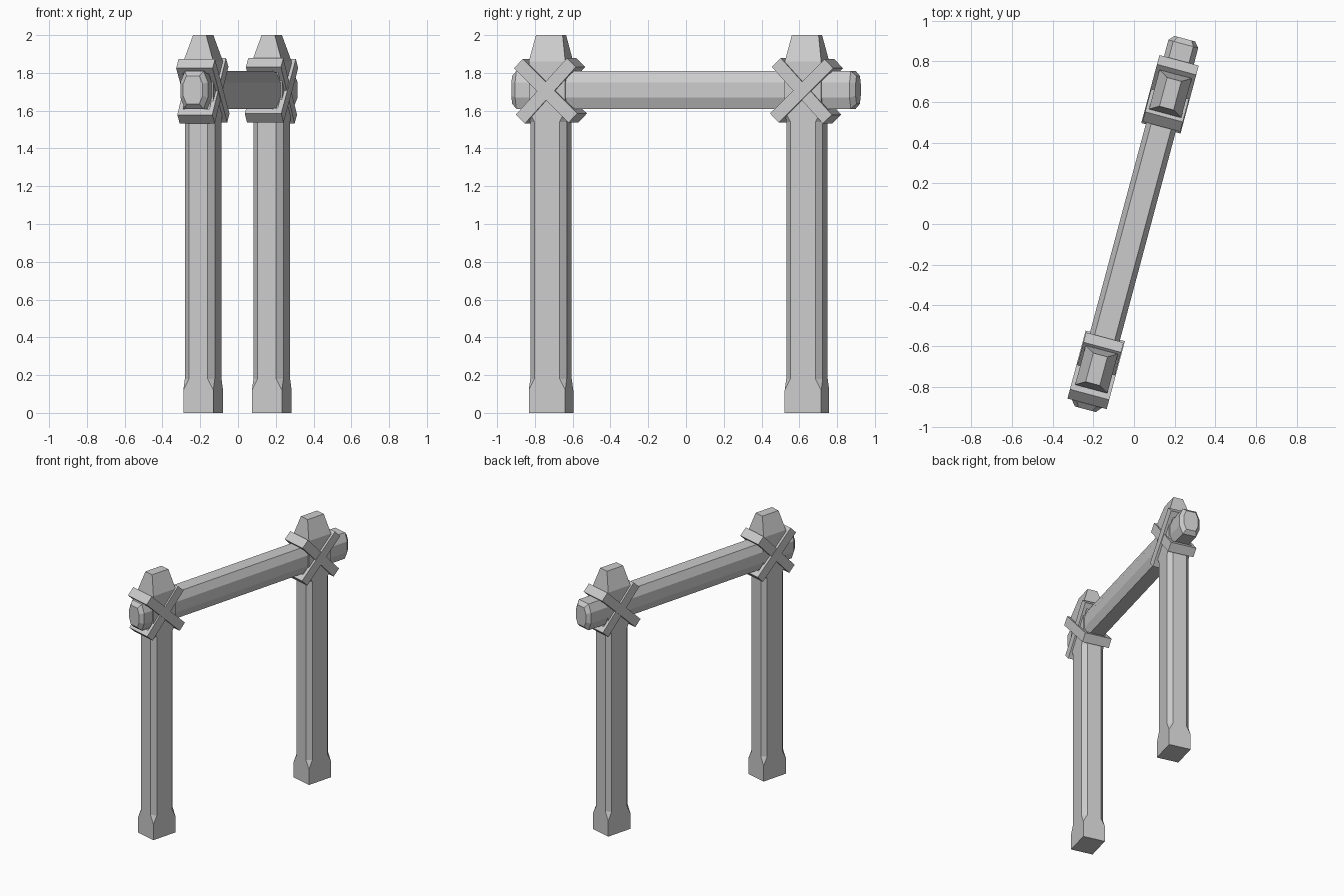
import bpy, bmesh
from math import radians
from mathutils import Matrix

if "Cube" in bpy.data.objects:
    bpy.data.objects.remove(bpy.data.objects["Cube"])

TURN = Matrix.Rotation(radians(-15), 4, 'Z')   # whole frame is turned about z


def octagon(a, b, ca, cb):
    """Rectangle of half size a x b with corners cut by ca, cb."""
    return [(a, -b + cb), (a, b - cb), (a - ca, b), (-a + ca, b),
            (-a, b - cb), (-a, -b + cb), (-a + ca, -b), (a - ca, -b)]


def finish(name, bm, matrix):
    bmesh.ops.remove_doubles(bm, verts=bm.verts, dist=0.0005)
    bmesh.ops.recalc_face_normals(bm, faces=bm.faces)
    bm.transform(TURN @ matrix)
    mesh = bpy.data.meshes.new(name)
    bm.to_mesh(mesh)
    bm.free()
    obj = bpy.data.objects.new(name, mesh)
    bpy.context.collection.objects.link(obj)
    return obj


def loft(name, sections, matrix):
    """Skin a stack of octagons: (height, half a, half b, cut a, cut b)."""
    bm = bmesh.new()
    rings = [[bm.verts.new((x, y, h)) for x, y in octagon(*s)] for h, *s in sections]
    for lo, hi in zip(rings, rings[1:]):
        for i in range(8):
            j = (i + 1) % 8
            bm.faces.new((lo[i], lo[j], hi[j], hi[i]))
    bm.faces.new(rings[0])
    bm.faces.new(rings[-1])
    return finish(name, bm, matrix)


def strap(name, half_width, length, angle, matrix):
    """Rectangular loop of rope band, tilted about the local x axis."""
    t, end = 0.034, 0.042
    outer = (half_width, length / 2)
    inner = (0.072, length / 2 - end)
    signs = [(-1, -1), (1, -1), (1, 1), (-1, 1)]
    bm = bmesh.new()
    loops = [[bm.verts.new((sx * w, sy * l, z)) for sx, sy in signs]
             for (w, l), z in ((outer, -t), (outer, t), (inner, t), (inner, -t))]
    for k in range(4):
        p, q = loops[k], loops[(k + 1) % 4]
        for i in range(4):
            j = (i + 1) % 4
            bm.faces.new((p[i], p[j], q[j], q[i]))
    return finish(name, bm, matrix @ Matrix.Rotation(radians(angle), 4, 'X'))


# posts: square foot, chamfered shaft, square head with tapered tip
A, B, C = 0.082, 0.1, 0.031
post = [(0, A, B, 0, 0), (0.12, A, B, 0, 0), (0.18, A, B, C, C),
        (1.54, A, B, C, C), (1.60, A, B, 0, 0),
        (1.86, A, B, 0, 0), (2.0, 0.036, 0.073, 0, 0)]
for side, u, flip in (("front", -0.738, 1), ("back", 0.665, -1)):
    loft(side + "_post", post, Matrix.Translation((0.007, u, 0)))
    # crossed lashing bands around the joint
    joint = Matrix.Translation((0.006, u - 0.003, 1.705))
    strap(side + "_lashing_over", 0.1, 0.415, -44 * flip, joint)
    strap(side + "_lashing_under", 0.096, 0.41, 47 * flip, joint)

# crossbeam: chamfered bar with bevelled ends
along_y = Matrix.Translation((0.005, 0, 1.71)) @ Matrix.Rotation(radians(-90), 4, 'X')
loft("crossbeam", [(-0.942, 0.053, 0.074, 0.018, 0.042), (-0.915, 0.076, 0.1, 0.025, 0.06),
                   (0.918, 0.076, 0.1, 0.025, 0.06), (0.945, 0.053, 0.074, 0.018, 0.042)], along_y)
